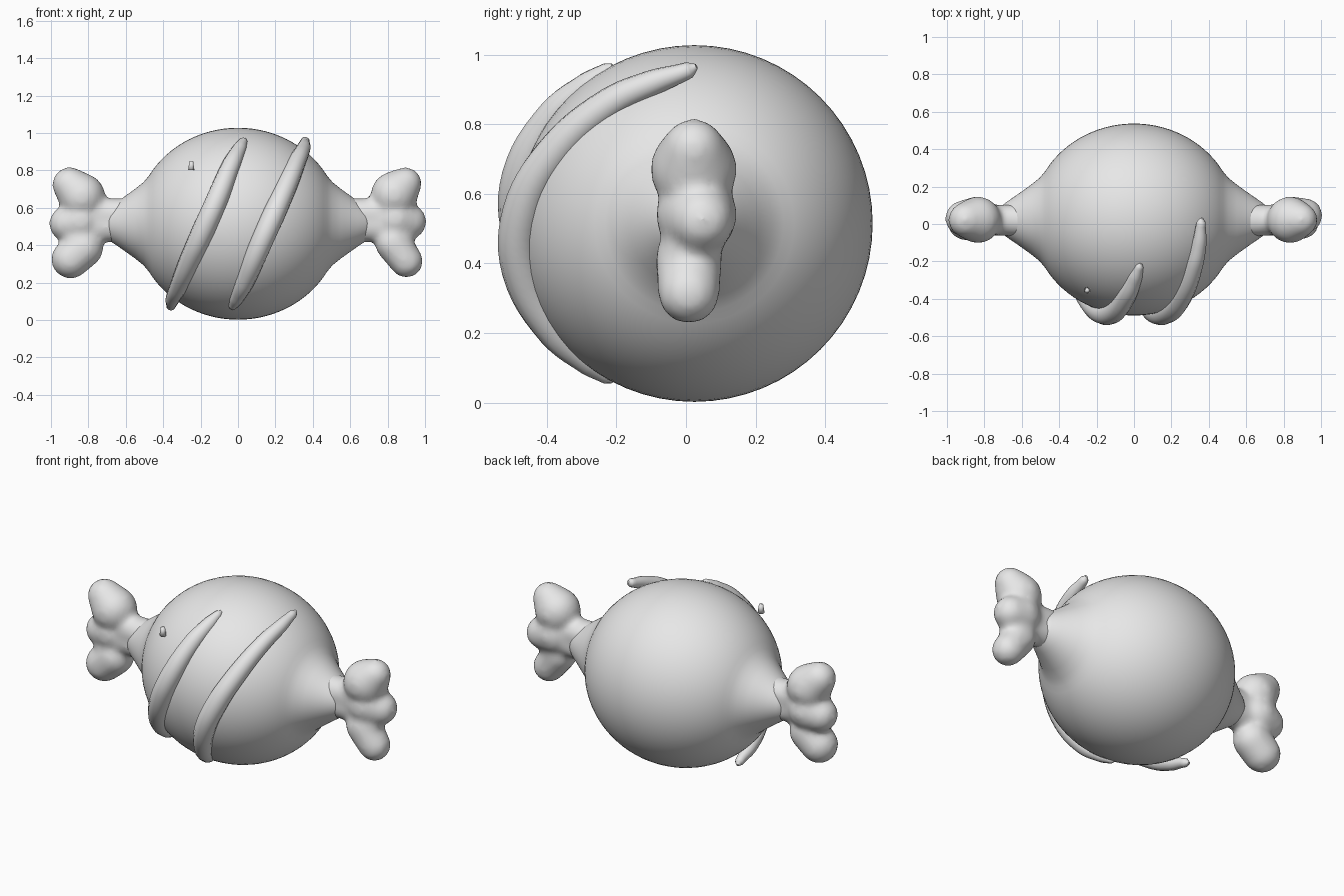
import bpy, bmesh, math
from mathutils import Vector, Matrix

if "Cube" in bpy.data.objects:
    bpy.data.objects.remove(bpy.data.objects["Cube"], do_unlink=True)

CENTRE = Vector((0, 0.024, 0.515))
RADIUS = 0.513
HALF_LENGTH = 0.55

grey = bpy.data.materials.new("light_grey")
grey.use_nodes = True
grey.diffuse_color = (0.8, 0.8, 0.8, 1)
grey.node_tree.nodes["Principled BSDF"].inputs["Base Color"].default_value = (0.8, 0.8, 0.8, 1)


def add_mesh(name, bm):
    mesh = bpy.data.meshes.new(name)
    bmesh.ops.recalc_face_normals(bm, faces=bm.faces)
    for face in bm.faces:
        face.smooth = True
    bm.to_mesh(mesh)
    bm.free()
    mesh.materials.append(grey)
    obj = bpy.data.objects.new(name, mesh)
    bpy.context.collection.objects.link(obj)
    return obj


# Round body drawn in to a narrow neck at each end, lathed about x
half = [(HALF_LENGTH * math.sin(a), RADIUS * math.cos(a))
        for a in (math.radians(d) for d in range(0, 61, 4))]
half += [(0.505, 0.222), (0.55, 0.186), (0.6, 0.15),
         (0.64, 0.122), (0.68, 0.095), (0.71, 0.07), (0.73, 0)]
profile = [(-x, r) for x, r in reversed(half[1:])] + half
bm = bmesh.new()
verts = [bm.verts.new((x, CENTRE.y, CENTRE.z + r)) for x, r in profile]
edges = [bm.edges.new(pair) for pair in zip(verts, verts[1:])]
bmesh.ops.spin(bm, geom=verts + edges, cent=CENTRE, axis=(1, 0, 0),
               angle=2 * math.pi, steps=64, use_merge=True)
bmesh.ops.remove_doubles(bm, verts=bm.verts, dist=0.0005)
add_mesh("candy_body", bm)


# Twisted wrapper ends: tapered lobes fused into one soft fan
def wrapper_end(name, side, lobes):
    bm = bmesh.new()
    steps = 7
    for start, r0, end, r1 in lobes:
        for i in range(steps):
            t = i / (steps - 1)
            p = Vector(start).lerp(Vector(end), t)
            p.x *= side
            bmesh.ops.create_icosphere(bm, subdivisions=3, radius=r0 + (r1 - r0) * t,
                                       matrix=Matrix.Translation(p))
    obj = add_mesh(name, bm)
    remesh = obj.modifiers.new("fuse", 'REMESH')
    remesh.mode = 'VOXEL'
    remesh.voxel_size = 0.016
    remesh.use_smooth_shade = True
    smooth = obj.modifiers.new("soften", 'SMOOTH')
    smooth.factor = 0.5
    smooth.iterations = 12


# Neck is two thin strands side by side, so it is taller than it is deep
neck = [((0.58, 0.02, 0.565), 0.09, (0.82, 0.02, 0.57), 0.08),
        ((0.58, 0.02, 0.5), 0.09, (0.82, 0.02, 0.5), 0.08)]
webs = [((0.82, 0.02, 0.62), 0.1, (0.855, 0.02, 0.62), 0.085),
        ((0.82, 0.015, 0.44), 0.085, (0.86, 0.015, 0.43), 0.085)]
wrapper_end("right_wrapper_end", 1, neck + webs + [
    ((0.835, 0.022, 0.67), 0.126, (0.895, 0.022, 0.73), 0.088),
    ((0.84, 0.03, 0.54), 0.118, (0.915, 0.045, 0.525), 0.094),
    ((0.83, 0.008, 0.41), 0.098, (0.9, 0.008, 0.315), 0.09)])
wrapper_end("left_wrapper_end", -1, neck + webs + [
    ((0.835, 0.022, 0.66), 0.126, (0.9, 0.022, 0.725), 0.094),
    ((0.84, 0.03, 0.53), 0.118, (0.915, 0.03, 0.515), 0.096),
    ((0.825, 0.015, 0.385), 0.106, (0.895, 0.015, 0.325), 0.105)])


# Tapered stripes wrapping diagonally round the front
def stripe(name, turn):
    path = [(0.365, 0.03, 0.967), (0.36, 0.01, 0.957), (0.35, -0.1, 0.918),
            (0.323, -0.22, 0.86), (0.26, -0.38, 0.715), (0.185, -0.468, 0.55),
            (0.11, -0.472, 0.38), (0.035, -0.375, 0.2), (-0.008, -0.28, 0.115),
            (-0.03, -0.225, 0.073), (-0.037, -0.21, 0.062)]
    radii = [0.008, 0.024, 0.038, 0.046, 0.055, 0.06, 0.058, 0.05, 0.038, 0.022, 0.008]
    curve = bpy.data.curves.new(name, 'CURVE')
    curve.dimensions = '3D'
    curve.bevel_depth = 1
    curve.bevel_resolution = 4
    curve.resolution_u = 6
    curve.use_fill_caps = True
    spline = curve.splines.new('BEZIER')
    spline.bezier_points.add(len(path) - 1)
    for point, (x, y, z), r in zip(spline.bezier_points, path, radii):
        point.co = (x * turn, y, CENTRE.z + (z - CENTRE.z) * turn)
        point.radius = r
        point.handle_left_type = point.handle_right_type = 'AUTO'
    spline.use_smooth = True
    curve.materials.append(grey)
    bpy.context.collection.objects.link(bpy.data.objects.new(name, curve))


stripe("left_stripe", 1)
stripe("right_stripe", -1)

# Small stray chip near the upper front
bm = bmesh.new()
bmesh.ops.create_cone(bm, cap_ends=True, segments=6, radius1=0.019, radius2=0.012, depth=0.05,
                      matrix=Matrix.Translation((-0.25, -0.355, 0.826)))
add_mesh("surface_chip", bm)
